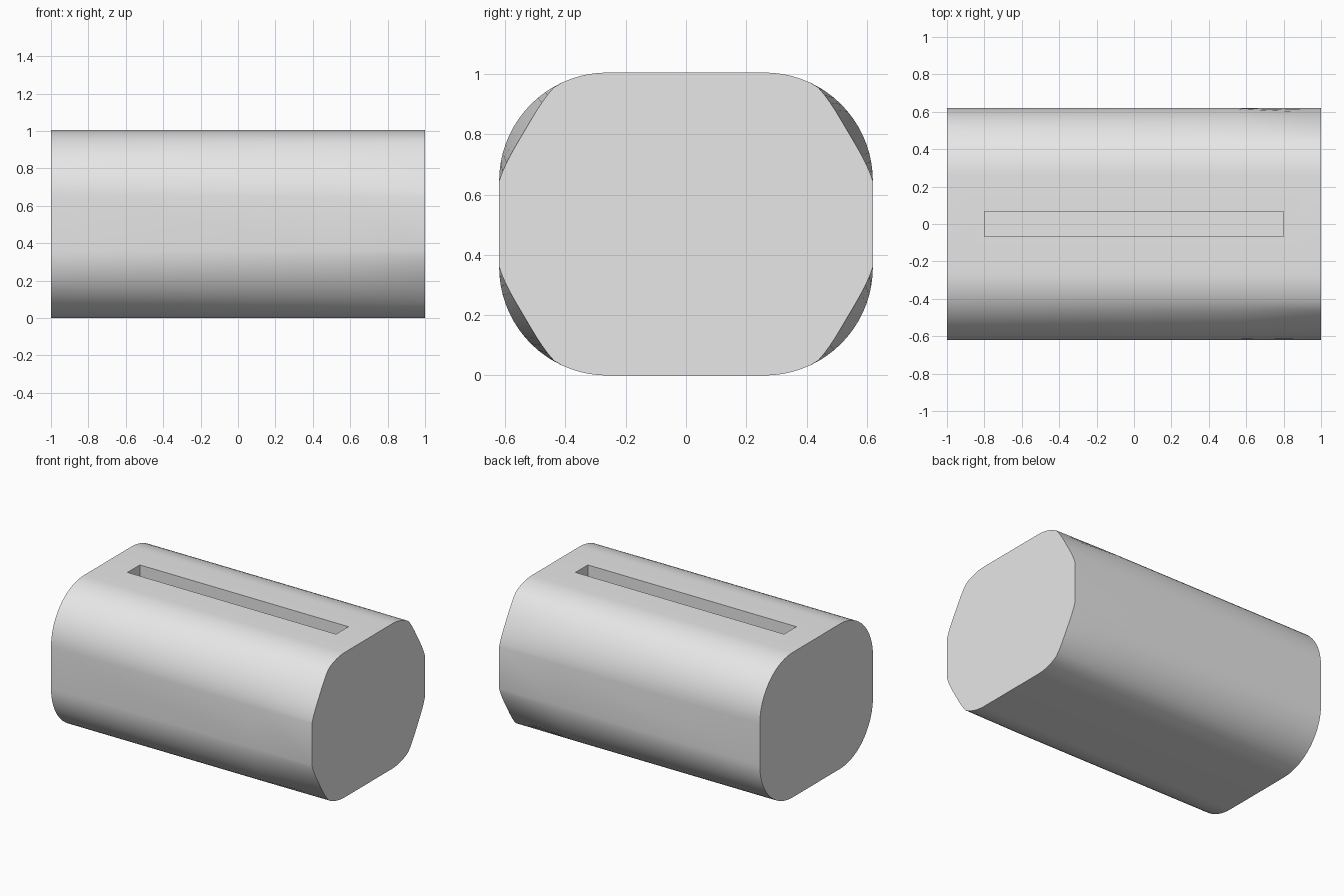
import bpy, bmesh, math

if "Cube" in bpy.data.objects:
    bpy.data.objects.remove(bpy.data.objects["Cube"], do_unlink=True)

HALF_Y, HEIGHT, RADIUS, STEPS = 0.62, 1.005, 0.36, 18

grey = bpy.data.materials.new("light grey")
grey.use_nodes = True
colour = (0.8, 0.8, 0.8, 1)
grey.diffuse_color = colour
grey.node_tree.nodes["Principled BSDF"].inputs["Base Color"].default_value = colour


def corner(inset):
    """Quarter arc from side to top, flattened towards the side."""
    points = []
    span = math.radians(61)
    for i in range(STEPS + 1):
        a = math.pi / 2 * i / STEPS
        r = RADIUS - (inset * math.sin(math.pi * a / span) if a < span else 0)
        points.append((HALF_Y - RADIUS + r * math.cos(a),
                       HEIGHT / 2 - RADIUS + r * math.sin(a)))
    return points


def section(inset):
    """Closed rounded outline mirrored from one corner."""
    q = corner(inset)
    half = q + [(-y, z) for y, z in reversed(q)]
    return half + [(-y, -z) for y, z in half]


# Rounded body, with its corners slightly worn at the right-hand end
bm = bmesh.new()
rings = []
for x, inset in ((-1, 0), (0.55, 0), (1, 0.038)):
    rings.append([bm.verts.new((x, y, z + HEIGHT / 2)) for y, z in section(inset)])
for a, b in zip(rings, rings[1:]):
    for i in range(len(a)):
        j = (i + 1) % len(a)
        bm.faces.new((a[i], a[j], b[j], b[i]))
bm.faces.new(rings[0])
bm.faces.new(rings[-1])
bmesh.ops.recalc_face_normals(bm, faces=bm.faces)
mesh = bpy.data.meshes.new("body")
bm.to_mesh(mesh)
bm.free()
body = bpy.data.objects.new("body", mesh)
bpy.context.collection.objects.link(body)
mesh.materials.append(grey)

# Long slot in the top
bpy.ops.mesh.primitive_cube_add(size=1, location=(0, 0, HEIGHT))
cutter = bpy.context.object
cutter.name = "slot_cutter"
cutter.scale = (1.6, 0.135, 0.4)
cutter.hide_render = True
cutter.data.materials.append(grey)

bpy.ops.object.select_all(action="DESELECT")
body.select_set(True)
bpy.context.view_layer.objects.active = body
cut = body.modifiers.new("slot", "BOOLEAN")
cut.operation = "DIFFERENCE"
cut.solver = "EXACT"
cut.object = cutter
bpy.ops.object.modifier_apply(modifier=cut.name)
bpy.data.objects.remove(cutter, do_unlink=True)
bpy.ops.object.shade_smooth_by_angle(angle=math.radians(30))
